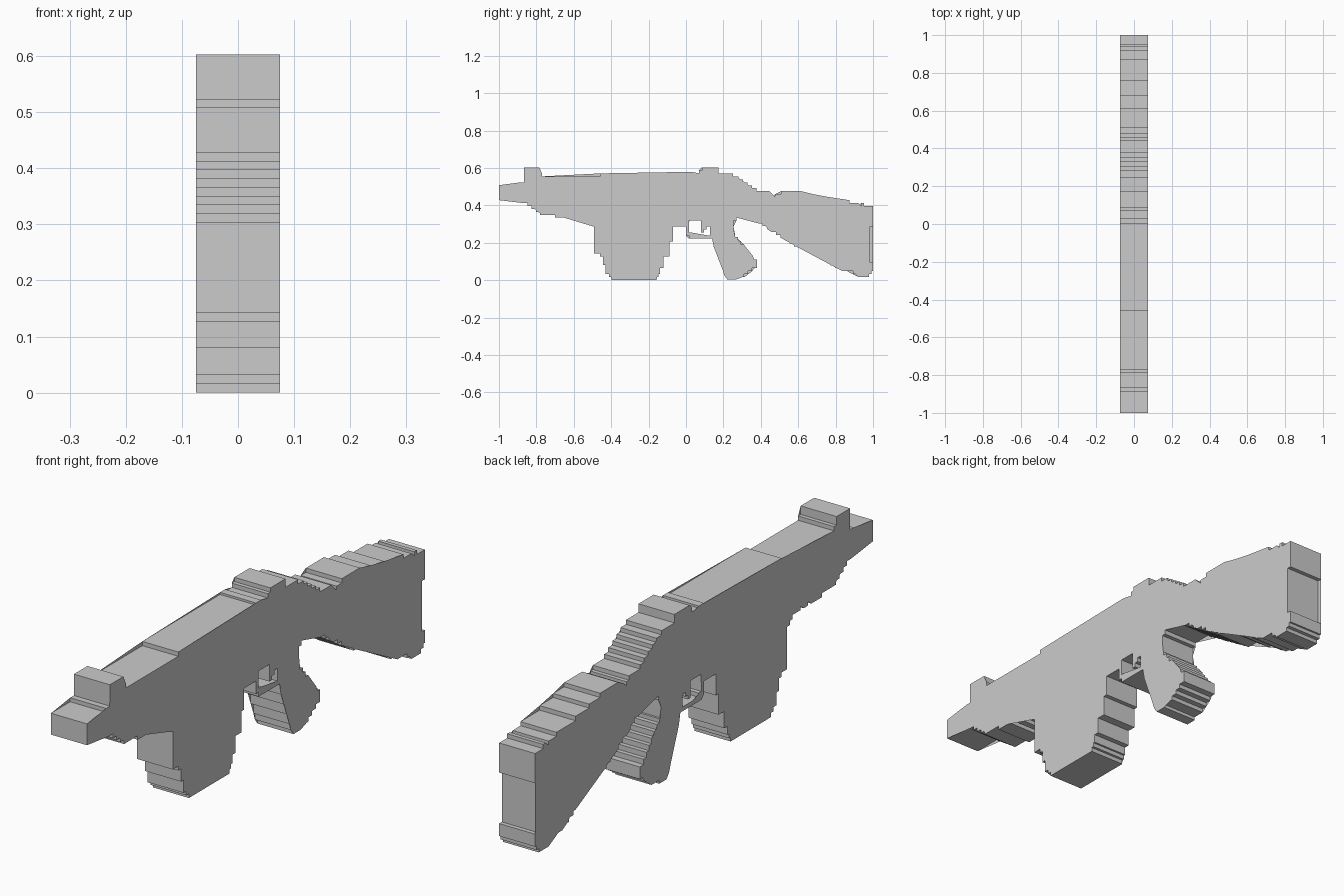
import bpy, bmesh

HALF = 0.0745   # half thickness
PIX = 0.016     # stair step size
J = 1           # marks an edge that joins another part (no wall)


def stepped(points):
    """Turn every slanted edge of a closed (y, z) outline into stair steps."""
    out = []
    for i, p in enumerate(points):
        q = points[(i + 1) % len(points)]
        out.append((p[0], p[1], len(p) > 2))
        dy, dz = q[0] - p[0], q[1] - p[1]
        if abs(dy) < 1e-6 or abs(dz) < 1e-6:
            continue
        n = max(1, round(min(abs(dy), abs(dz)) / PIX))
        for k in range(n):
            ym = p[0] + dy * (k + 0.5) / n
            out.append((ym, p[1] + dz * k / n, False))
            out.append((ym, p[1] + dz * (k + 1) / n, False))
    return out


def slab(name, points):
    """Extrude a stepped side profile across the full thickness."""
    pts = stepped(points)
    bm = bmesh.new()
    left = [bm.verts.new((-HALF, y, z)) for y, z, _ in pts]
    right = [bm.verts.new((HALF, y, z)) for y, z, _ in pts]
    # outlines run clockwise seen from +x
    bm.faces.new(left)
    bm.faces.new(right[::-1])
    n = len(pts)
    for i in range(n):
        if not pts[i][2]:
            j = (i + 1) % n
            bm.faces.new((left[j], left[i], right[i], right[j]))
    bmesh.ops.triangulate(bm, faces=[f for f in bm.faces if len(f.verts) > 4])
    bmesh.ops.recalc_face_normals(bm, faces=bm.faces)
    me = bpy.data.meshes.new(name)
    bm.to_mesh(me)
    bm.free()
    ob = bpy.data.objects.new(name, me)
    bpy.context.collection.objects.link(ob)
    return ob


# Barrel, fore-end and receiver
slab("receiver", [
    (-1, .428), (-1, .508), (-.887, .508), (-.887, .523), (-.865, .523),
    (-.865, .555, J), (-.77, .555), (-.46, .555), (-.46, .571), (0, .571),
    (0, .579), (.03, .579), (.03, .571), (.07, .571, J), (.175, .571),
    (.25, .571), (.25, .555), (.27, .555, J), (.27, .335),
    (.27, .318), (.254, .318), (.254, .286, J), (.127, .286),
    (.11, .286, J), (.08, .286), (.08, .318), (.016, .318), (.016, .286, J),
    (0, .286), (-.07, .286, J), (-.492, .286), (-.492, .302), (-.508, .302),
    (-.508, .318), (-.524, .318), (-.524, .334), (-.57, .334), (-.57, .349),
    (-.59, .349), (-.59, .334), (-.615, .334), (-.615, .349), (-.635, .349),
    (-.635, .334), (-.7, .334), (-.7, .349), (-.77, .349), (-.88, .428)])

# Sights on the top line
slab("front_sight", [(-.865, .555), (-.865, .603), (-.785, .603),
                     (-.785, .571), (-.77, .571), (-.77, .555, J)])
slab("rear_sight", [(.07, .571), (.07, .587), (.085, .587), (.085, .603),
                    (.175, .603), (.175, .571, J)])

# Magazine
slab("magazine", [
    (-.492, .286, J), (-.07, .286), (-.07, .206), (-.087, .206), (-.087, .127),
    (-.12, .127), (-.12, .064), (-.14, .064), (-.14, .032), (-.155, .016),
    (-.16, 0), (-.397, 0), (-.397, .016), (-.413, .016), (-.413, .032),
    (-.43, .032), (-.43, .08), (-.445, .08), (-.445, .127), (-.46, .127),
    (-.46, .143), (-.492, .143)])

# Trigger and guard
slab("trigger", [(.08, .286, J), (.11, .286), (.11, .27), (.095, .27),
                 (.095, .254), (.08, .254)])
slab("trigger_guard", [(0, .286, J), (.016, .286), (.016, .254), (.032, .254),
                       (.032, .238), (.127, .238, J), (.127, .222),
                       (.016, .222), (.016, .238), (0, .238)])

# Pistol grip
slab("pistol_grip", [
    (.127, .286, J), (.254, .286), (.254, .245), (.27, .23), (.365, .11),
    (.38, .11), (.38, .064), (.365, .064), (.3, .016), (.265, .016),
    (.265, .003), (.222, .003), (.222, .024), (.206, .024), (.206, .05),
    (.14, .222), (.127, .222, J), (.127, .238)])

# Shoulder stock
slab("stock", [
    (.27, .335, J), (.27, .555), (.39, .476), (.445, .476), (.445, .46),
    (.46, .46), (.46, .445), (.477, .445), (.477, .46), (.508, .46),
    (.508, .476), (.615, .476), (.615, .46), (.68, .46), (.68, .445),
    (.76, .445), (.76, .428), (.873, .428), (.873, .413), (.92, .413),
    (.92, .397), (.937, .397), (.937, .413), (.952, .413), (.952, .397),
    (1, .397), (1, .286), (.984, .286), (.984, .095), (1, .095), (1, .048),
    (.97, .018), (.92, .018), (.92, .032), (.81, .064), (.76, .095),
    (.76, .127), (.71, .127), (.635, .18), (.59, .18), (.35, .335)])
